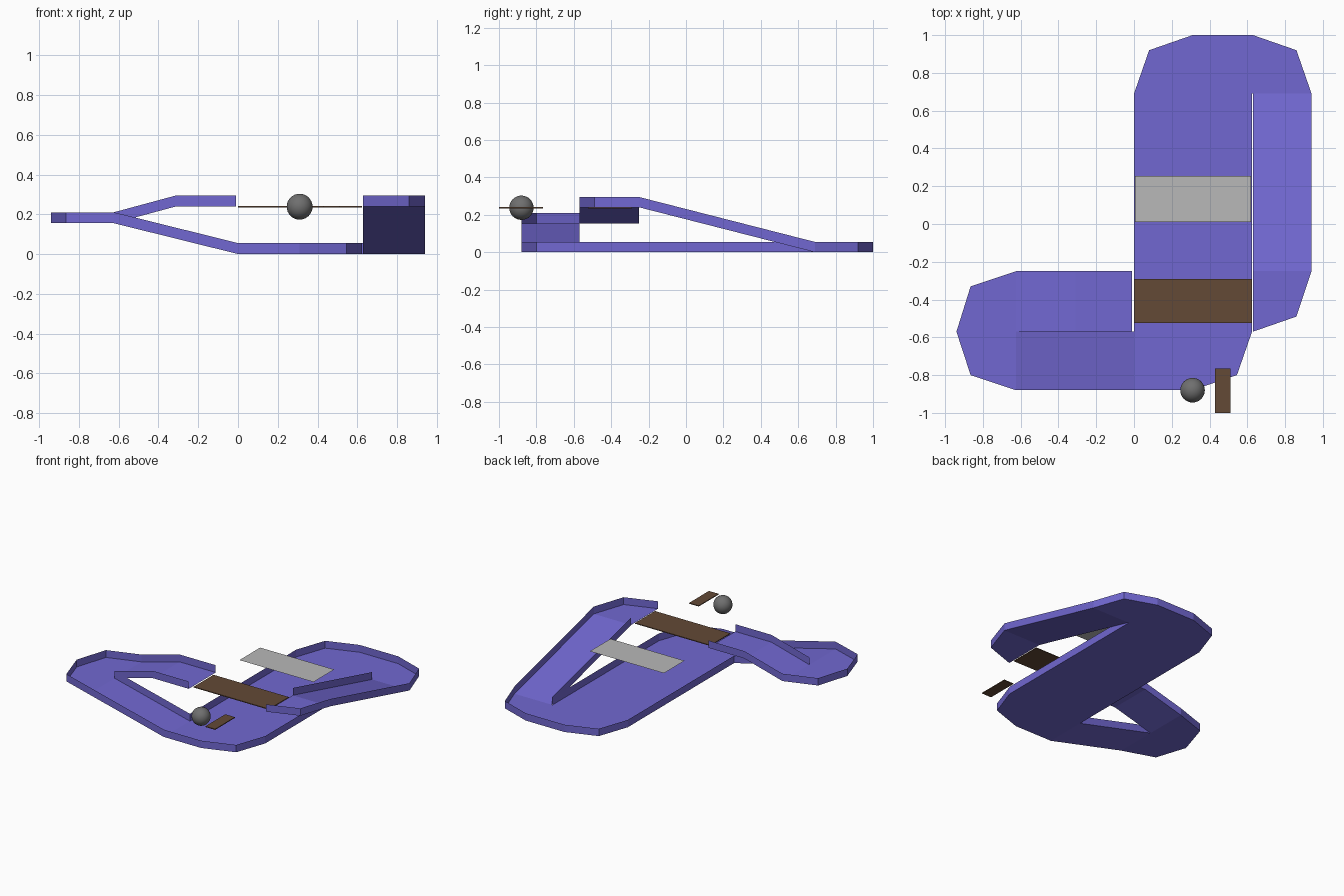
import bpy, bmesh

if "Cube" in bpy.data.objects:
    bpy.data.objects.remove(bpy.data.objects["Cube"])

def material(name, rgb):
    m = bpy.data.materials.new(name)
    m.diffuse_color = (*rgb, 1)
    m.use_nodes = True
    m.node_tree.nodes["Principled BSDF"].inputs["Base Color"].default_value = m.diffuse_color
    return m

BLUE = material("violet_blue", (0.165, 0.137, 0.635))
BROWN = material("wood_brown", (0.125, 0.067, 0.037))
PALE = material("pale_grey", (0.48, 0.48, 0.48))
GREY = material("ball_grey", (0.16, 0.16, 0.16))

RIM = 0.055          # height of the thin side walls
TOP, MID = 0.24, 0.155   # upper deck and left loop levels

def track(name, floors, rims):
    """Thin floor polygons plus upright walls swept along open polylines."""
    bm = bmesh.new()
    for poly in floors:
        bm.faces.new([bm.verts.new(p) for p in poly])
    for line in rims:
        low = [bm.verts.new(p) for p in line]
        high = [bm.verts.new((x, y, z + RIM)) for x, y, z in line]
        for i in range(len(line) - 1):
            bm.faces.new((low[i], low[i + 1], high[i + 1], high[i]))
    bmesh.ops.remove_doubles(bm, verts=bm.verts, dist=0.0005)
    me = bpy.data.meshes.new(name)
    bm.to_mesh(me)
    bm.free()
    me.materials.append(BLUE)
    ob = bpy.data.objects.new(name, me)
    bpy.context.collection.objects.link(ob)

def at(z, *pts):
    return [(x, y, z) for x, y in pts]

# Ground lane with its front corner and back turn
corner = at(0, (0, -.88), (.31, -.88), (.545, -.80), (.625, -.57))
turn = at(0, (.94, .69), (.86, .92), (.63, 1), (.31, 1), (.08, .92), (0, .69))
a, b, c = at(0, (0, -.57), (.625, .69), (0, .69))
track("ground_lane",
      [corner + [a], [a, corner[-1], b, c], [b] + turn],
      [corner + [b], turn + [a]])

# Right ramp, climbing forward to the upper corner
inner = [(.63, .69, 0), (.63, -.25, TOP)]
outer = [(.94, .69, 0), (.94, -.25, TOP)]
bend = at(TOP, (.94, -.25), (.86, -.49), (.63, -.57))
track("right_ramp",
      [[inner[0], inner[1], outer[1], outer[0]], [inner[1]] + bend[::-1]],
      [inner, [outer[0]] + bend])

# Left upper deck sloping down into the left loop, then down to the ground lane
back = [(-.01, -.25, TOP), (-.31, -.25, TOP), (-.625, -.25, MID)]
mid = [(-.01, -.57, TOP), (-.31, -.57, TOP), (-.625, -.57, MID)]
loop = at(MID, (-.625, -.25), (-.865, -.33), (-.94, -.57), (-.865, -.80), (-.625, -.88))
track("left_loop",
      [[back[0], back[1], mid[1], mid[0]], [back[1], back[2], mid[2], mid[1]],
       [mid[2]] + loop, [mid[2], loop[-1], corner[0], a]],
      [back[:2] + loop + [corner[0]], mid + [a]])

# Flat boards
def board(name, x0, x1, y0, y1, z, mat, thick):
    if thick:
        bpy.ops.mesh.primitive_cube_add(size=1)
    else:
        bpy.ops.mesh.primitive_plane_add(size=1)
    ob = bpy.context.object
    ob.name = name
    ob.location = ((x0 + x1) / 2, (y0 + y1) / 2, z)
    ob.scale = (x1 - x0, y1 - y0, thick or 1)
    ob.data.materials.append(mat)

board("bridge_board", 0, .625, -.525, -.29, .238, BROWN, .006)
board("small_board", .43, .51, -1, -.765, .238, BROWN, .006)
board("gate_plate", .005, .62, .01, .255, .238, PALE, 0)

# Ball
bpy.ops.mesh.primitive_uv_sphere_add(segments=32, ring_count=16, radius=.065,
                                     location=(.31, -.88, .238))
ball = bpy.context.object
ball.name = "ball"
ball.data.materials.append(GREY)
bpy.ops.object.shade_smooth()
